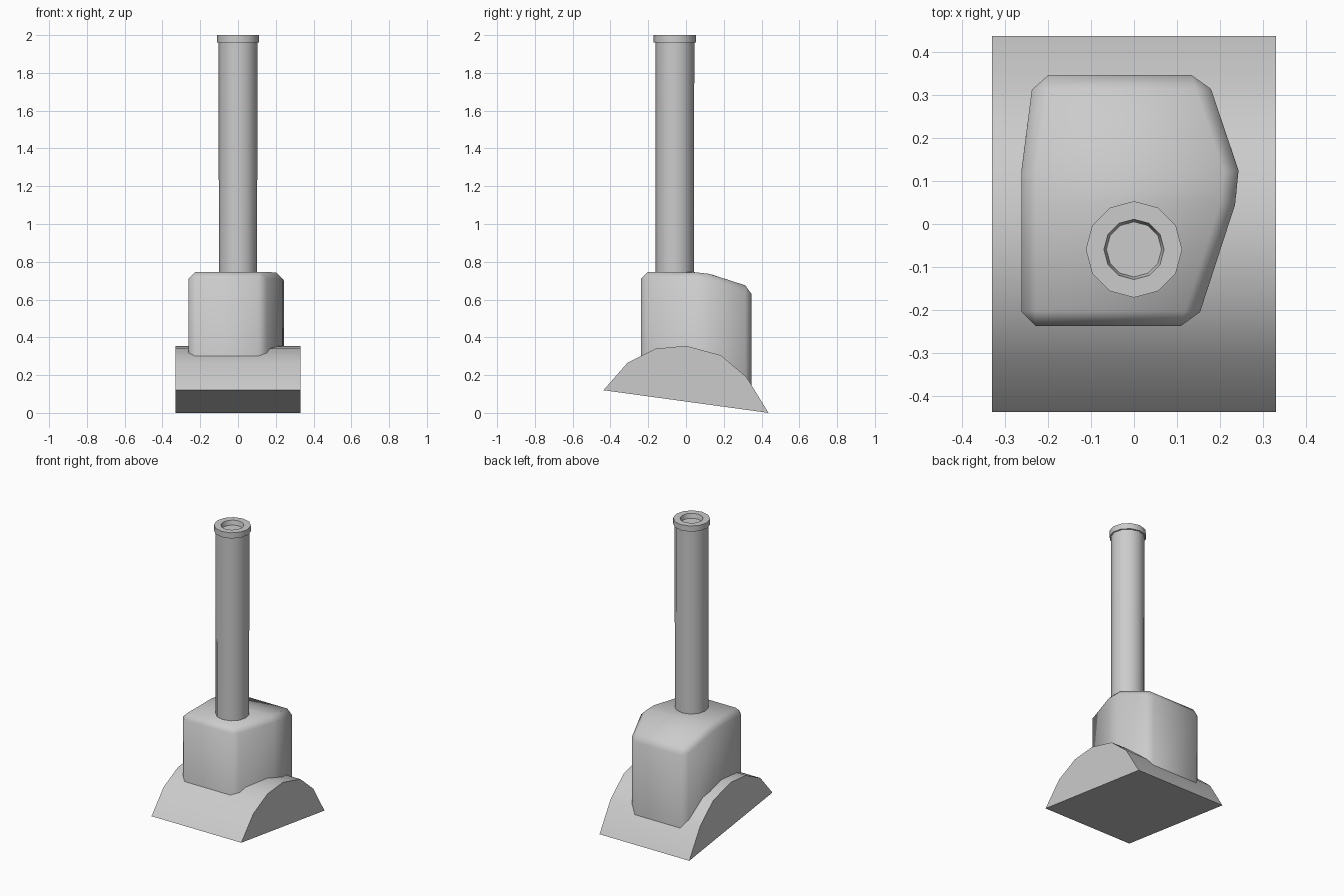
import bpy, bmesh, math
from math import radians, cos, sin

if "Cube" in bpy.data.objects:
    bpy.data.objects.remove(bpy.data.objects["Cube"])


def finish(bm, name, angle):
    bmesh.ops.recalc_face_normals(bm, faces=bm.faces[:])
    mesh = bpy.data.meshes.new(name)
    bm.to_mesh(mesh)
    bm.free()
    ob = bpy.data.objects.new(name, mesh)
    bpy.context.collection.objects.link(ob)
    bpy.ops.object.select_all(action='DESELECT')
    ob.select_set(True)
    bpy.context.view_layer.objects.active = ob
    bpy.ops.object.shade_smooth_by_angle(angle=radians(angle))
    return ob


def bridge(bm, a, b):
    n = len(a)
    for i in range(n):
        bm.faces.new((a[i], a[(i + 1) % n], b[(i + 1) % n], b[i]))


# Arched roof ridge base: side profile (y, z) extruded along x
ridge = [(-0.437, 0.12), (-0.31, 0.265), (-0.16, 0.34), (0, 0.355),
         (0.185, 0.305), (0.32, 0.19), (0.437, 0)]
bm = bmesh.new()
left, right = [[bm.verts.new((x, y, z)) for y, z in ridge] for x in (-0.33, 0.33)]
bridge(bm, left, right)
bm.faces.new(left)
bm.faces.new(right)
finish(bm, "ridge_base", 50)

# Chimney block: plan outline with top heights, chamfered on its main edges
outline = [(-0.262, -0.237, 0.745), (0.143, -0.237, 0.745), (0.235, 0.045, 0.745),
           (0.243, 0.125, 0.736), (0.168, 0.346, 0.665), (-0.233, 0.346, 0.665),
           (-0.262, 0.125, 0.736), (-0.262, 0.045, 0.745)]
bm = bmesh.new()
low = [bm.verts.new((x, y, 0.11)) for x, y, z in outline]
top = [bm.verts.new(p) for p in outline]
bridge(bm, low, top)
bm.faces.new(low)
for ids in ((0, 1, 2, 7), (7, 2, 3, 6), (6, 3, 4, 5)):
    bm.faces.new([top[i] for i in ids])
bmesh.ops.recalc_face_normals(bm, faces=bm.faces[:])
edges = [e for e in bm.edges if e.calc_face_angle() > radians(35)
         and max(v.co.z for v in e.verts) > 0.2]
bmesh.ops.bevel(bm, geom=edges, offset=0.034, offset_type='OFFSET', segments=1,
                profile=0.5, affect='EDGES', clamp_overlap=True)
finish(bm, "chimney_block", 50)

# Twelve-sided pipe with collar and shallow recessed mouth: (radius, z) profile
profile = [(0.101, 0.62), (0.103, 1.962), (0.112, 1.962), (0.112, 2.0),
           (0.07, 2.0), (0.064, 1.97)]
bm = bmesh.new()
rings = [[bm.verts.new((r * cos(math.tau * i / 12), r * sin(math.tau * i / 12) - 0.059, z))
          for i in range(12)] for r, z in profile]
for a, b in zip(rings, rings[1:]):
    bridge(bm, a, b)
bm.faces.new(rings[0])
bm.faces.new(rings[-1])
finish(bm, "chimney_pipe", 40)
